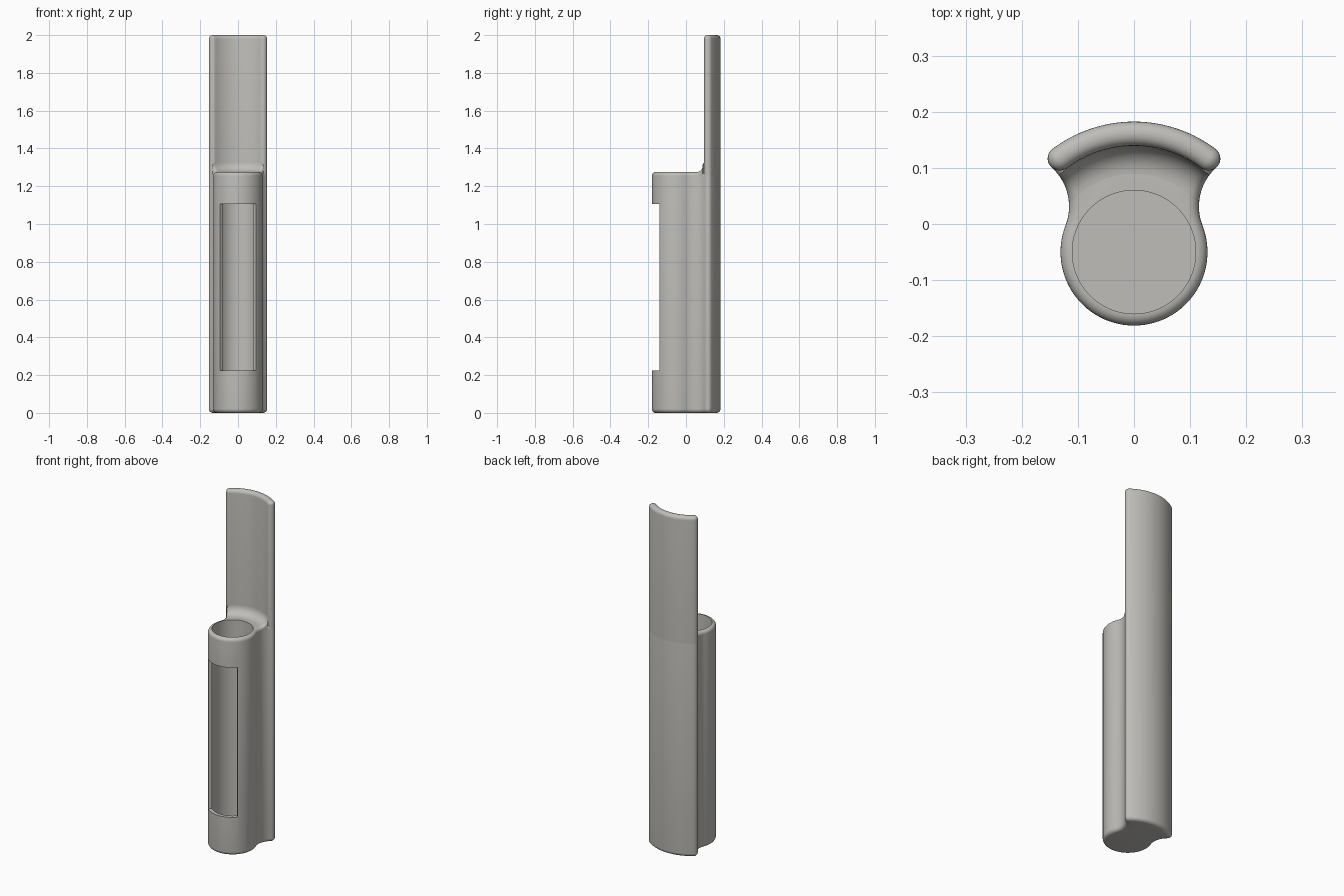
import bpy, bmesh, math
from math import sin, cos, pi, atan2, acos, hypot, sqrt, radians

if "Cube" in bpy.data.objects:
    bpy.data.objects.remove(bpy.data.objects["Cube"])

grey = bpy.data.materials.new("warm grey")
grey.diffuse_color = (0.52, 0.51, 0.48, 1)
grey.use_nodes = True
grey.node_tree.nodes["Principled BSDF"].inputs["Base Color"].default_value = grey.diffuse_color

TUBE_Y, TUBE_R, BORE_R = -0.05, 0.131, 0.11      # tube
ARC_Y, ARC_R, HALF = -0.059, 0.22, 0.0215        # curved back plate
SPREAD = radians(37)
NECK_R, TOP, ROUND, FILLET = 0.093, 1.275, 0.02, 0.05
CAP = (ARC_R * sin(SPREAD), ARC_Y + ARC_R * cos(SPREAD))

# Neck circle: touches both the tube and the rounded plate end
dx, dy = CAP[0], CAP[1] - TUBE_Y
dist, ra, rb = hypot(dx, dy), TUBE_R + NECK_R, HALF + NECK_R
ang = atan2(dy, dx) - acos((ra**2 + dist**2 - rb**2) / (2 * ra * dist))
NECK = (ra * cos(ang), TUBE_Y + ra * sin(ang))
NECK_TO_CAP = atan2(CAP[1] - NECK[1], CAP[0] - NECK[0])


def arc(cx, cy, r, a, b, n):
    return [(cx + r * cos(a + (b - a) * i / n), cy + r * sin(a + (b - a) * i / n))
            for i in range(n + 1)]


def mirrored(half):
    """Close a right-hand outline running from front centre to back centre."""
    return half + [(-x, y) for x, y in reversed(half[1:-1])]


def body_section(d):
    return mirrored(
        arc(0, TUBE_Y, TUBE_R - d, -pi / 2, ang, 28)
        + arc(*NECK, NECK_R + d, ang + pi, NECK_TO_CAP, 14)[1:]
        + arc(*CAP, HALF - d, NECK_TO_CAP - pi, pi / 2 - SPREAD, 10)[1:]
        + arc(0, ARC_Y, ARC_R + HALF - d, pi / 2 - SPREAD, pi / 2, 14)[1:])


def plate_section(d):
    a = pi / 2 - SPREAD
    return mirrored(
        arc(0, ARC_Y, ARC_R - HALF + d, pi / 2, a, 14)
        + arc(*CAP, HALF - d, a - pi, a, 12)[1:]
        + arc(0, ARC_Y, ARC_R + HALF - d, a, pi / 2, 14)[1:])


def finish(name, bm):
    bmesh.ops.recalc_face_normals(bm, faces=bm.faces[:])
    me = bpy.data.meshes.new(name)
    bm.to_mesh(me)
    bm.free()
    me.materials.append(grey)
    ob = bpy.data.objects.new(name, me)
    bpy.context.collection.objects.link(ob)
    return ob


def loft(name, layers):
    """Skin a stack of (outline, z) and cap both ends."""
    bm = bmesh.new()
    rings = [[bm.verts.new((x, y, z)) for x, y in pts] for pts, z in layers]
    n = len(rings[0])
    for lo, hi in zip(rings, rings[1:]):
        for i in range(n):
            j = (i + 1) % n
            bm.faces.new((lo[i], lo[j], hi[j], hi[i]))
    bm.faces.new(rings[0][::-1])
    bm.faces.new(rings[-1])
    return finish(name, bm)


def rounding(section, z, r, sign):
    """Quarter-round layers ending at height z."""
    out = []
    for i in range(7):
        t = pi / 2 * i / 6
        out.append((section(r * (1 - cos(t))), z - sign * r * (1 - sin(t))))
    return out


def smooth(ob):
    bpy.ops.object.select_all(action='DESELECT')
    ob.select_set(True)
    bpy.context.view_layer.objects.active = ob
    bpy.ops.object.shade_smooth_by_angle(angle=radians(35))


# Holder body with rounded bottom and top
holder = loft("holder_body", rounding(body_section, 0, 0.021, -1)[::-1]
              + rounding(body_section, TOP, ROUND, 1))

# Bore and front window cutters
bore = arc(0, TUBE_Y, BORE_R, 0, 2 * pi, 72)[:-1]
bore_cutter = loft("bore_cutter", [(bore, 0.03), (bore, 1.5)])
w = radians(47)
wedge = [(0, TUBE_Y)] + arc(0, TUBE_Y, 0.3, -pi / 2 - w, -pi / 2 + w, 8)
window_cutter = loft("window_cutter", [(wedge, 0.225), (wedge, 1.105)])
for cutter in (bore_cutter, window_cutter):
    m = holder.modifiers.new(cutter.name, 'BOOLEAN')
    m.operation, m.solver, m.object = 'DIFFERENCE', 'EXACT', cutter
    bpy.context.view_layer.objects.active = holder
    bpy.ops.object.modifier_apply(modifier=m.name)
    bpy.data.objects.remove(cutter)
smooth(holder)

# Tall curved back plate above the body
smooth(loft("back_plate", [(plate_section(0), TOP - ROUND)]
            + rounding(plate_section, 2.0, ROUND, 1)))

# Concave fillet between body top and plate, with its ends rounded over
bm = bmesh.new()
D = hypot(NECK[0], NECK[1] - ARC_Y)
neck_ang = atan2(NECK[0], NECK[1] - ARC_Y)
inner = ARC_R - HALF
tops, lows = [], []
for j in range(11):
    t = pi / 2 * j / 10
    r = inner - FILLET + FILLET * sin(t)
    z = TOP + FILLET * (1 - cos(t))
    half = []
    for i in range(7):
        s = pi / 2 * i / 6
        q = NECK_R + ROUND * (1 - cos(s))
        a = neck_ang - acos((r * r + D * D - q * q) / (2 * r * D))
        half.append((a, z - ROUND * (1 - sin(s))))
    a0 = half[-1][0]
    row = ([(-a, h) for a, h in half]
           + [(-a0 + 2 * a0 * k / 20, z) for k in range(1, 20)] + half[::-1])
    pts = [(r * sin(a), ARC_Y + r * cos(a), h) for a, h in row]
    tops.append([bm.verts.new(p) for p in pts])
    lows.append([bm.verts.new((p[0], p[1], TOP - ROUND - 0.005)) for p in pts])
cols = len(tops[0])
for grid in (tops, lows):
    for j in range(10):
        for i in range(cols - 1):
            bm.faces.new((grid[j][i], grid[j][i + 1], grid[j + 1][i + 1], grid[j + 1][i]))
for j in range(10):
    for c in (0, -1):
        bm.faces.new((tops[j][c], tops[j + 1][c], lows[j + 1][c], lows[j][c]))
for i in range(cols - 1):
    for j in (0, -1):
        bm.faces.new((tops[j][i], tops[j][i + 1], lows[j][i + 1], lows[j][i]))
smooth(finish("plate_fillet", bm))
